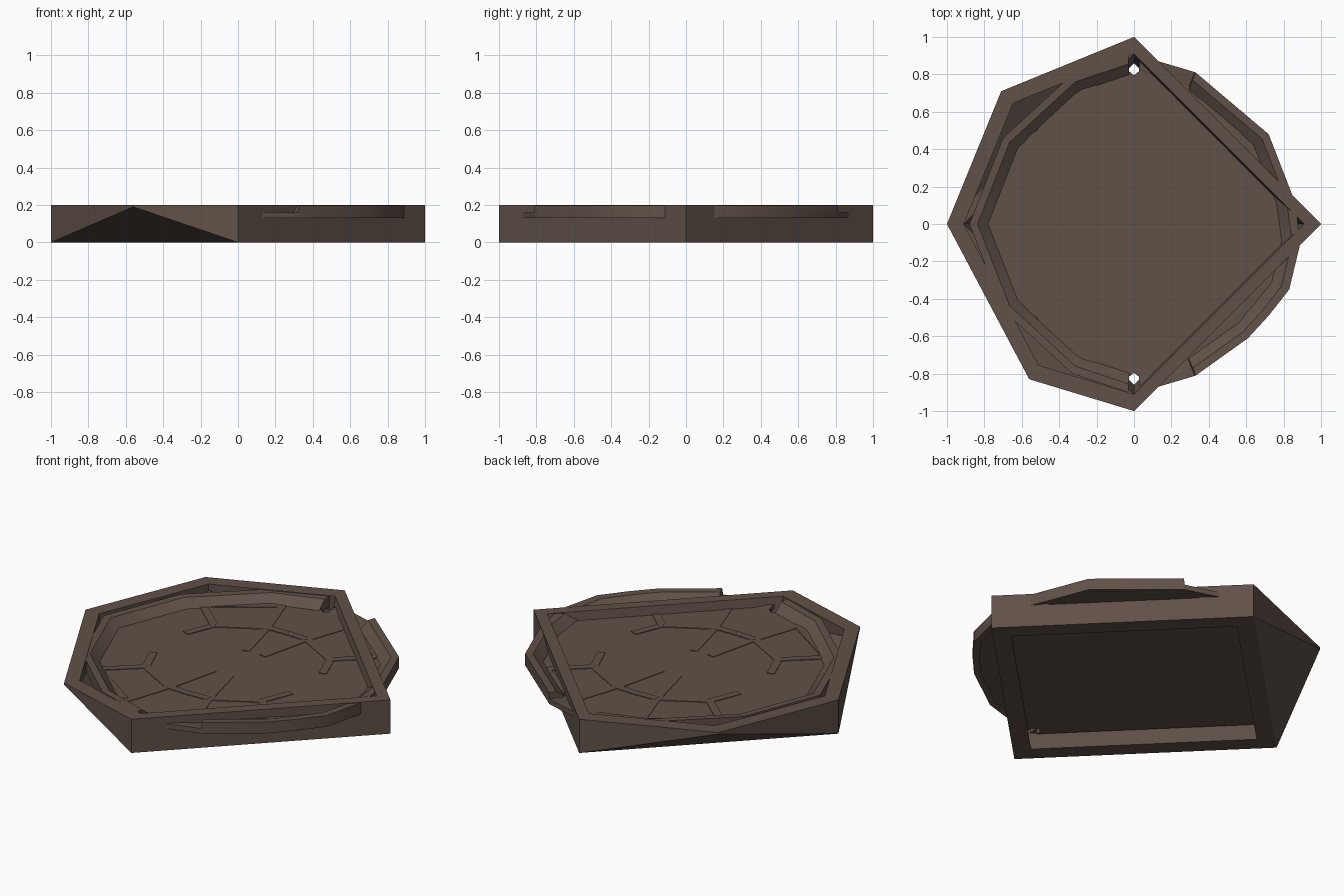
import bpy, bmesh, math
from mathutils import Vector

if "Cube" in bpy.data.objects:
    bpy.data.objects.remove(bpy.data.objects["Cube"])

mat = bpy.data.materials.new("dark brown")
mat.diffuse_color = (0.118, 0.083, 0.065, 1)
mat.use_nodes = True
mat.node_tree.nodes["Principled BSDF"].inputs["Base Color"].default_value = mat.diffuse_color


def finish(name, bm, smooth_deg=None):
    bmesh.ops.recalc_face_normals(bm, faces=bm.faces)
    me = bpy.data.meshes.new(name)
    bm.to_mesh(me)
    bm.free()
    ob = bpy.data.objects.new(name, me)
    bpy.context.collection.objects.link(ob)
    me.materials.append(mat)
    if smooth_deg:
        for o in bpy.context.selected_objects:
            o.select_set(False)
        ob.select_set(True)
        bpy.context.view_layer.objects.active = ob
        bpy.ops.object.shade_smooth_by_angle(angle=math.radians(smooth_deg))
    return ob


def loft(name, stations, smooth_deg=None):
    """Skin a row of four-cornered cross-sections."""
    bm = bmesh.new()
    rows = [[bm.verts.new(p) for p in s] for s in stations]
    for a, b in zip(rows, rows[1:]):
        for i in range(4):
            j = (i + 1) % 4
            bm.faces.new((a[i], a[j], b[j], b[i]))
    bm.faces.new(rows[0])
    bm.faces.new(rows[-1])
    return finish(name, bm, smooth_deg)


def prism(name, pts, z0, z1):
    bm = bmesh.new()
    f = bm.faces.new([bm.verts.new((x, y, z0)) for x, y in pts])
    up = bmesh.ops.extrude_face_region(bm, geom=[f])["geom"]
    bmesh.ops.translate(bm, vec=(0, 0, z1 - z0),
                        verts=[v for v in up if isinstance(v, bmesh.types.BMVert)])
    return finish(name, bm)


# square frame standing on its points: tall on the right, low on the left
def frame(name, corners, top):
    loft(name, [[(x, y, 0), (x, y, top), (x * .91, y * .91, top), (x * .86, y * .86, 0)]
                for x, y in corners])


frame("right_wall", [(0, 1), (1, 0), (0, -1)], .2)
frame("left_wall", [(0, 1), (-1, 0), (0, -1)], .12)

# outer rim with two overhanging corners on the left
rim = [(0, 1, 0), (-.71, .71, .19), (-1, 0, 0), (-.56, -.83, .19), (0, -1, 0)]
loft("outer_rim", [[(x, y, zb), (x, y, .2), (x * .91, y * .91, .2),
                    (x * .91, y * .91, max(zb - .03, .02))] for x, y, zb in rim], 30)

# sloping undersides below the overhanging corners
for label, tip, side in (("back", (-.71, .71, .19), 1), ("front", (-.56, -.83, .19), -1)):
    bm = bmesh.new()
    for p in ((-1, 0, 0), (0, side, 0), tip):
        bm.verts.new(p)
        bm.verts.new((p[0] * .98, p[1] * .98, p[2] + .005))
    bmesh.ops.convex_hull(bm, input=bm.verts)
    finish(label + "_underside", bm)

# inner ring in two halves, sloping down to the floor plate; the right half has low ends
right = [(.03, .9), (.325, .812), (.33, .81), (.72, .48), (.86, .12), (.89, -.1),
         (.83, -.35), (.72, -.49), (.61, -.61), (.33, -.81), (.325, -.812), (.03, -.9)]
left = [(-.03, -.9), (-.33, -.8), (-.7, -.46), (-.88, 0), (-.7, .46), (-.33, .8), (-.03, .9)]
for name, pts in (("right_inner_ring", right), ("left_inner_ring", left)):
    stations = []
    for x, y in pts:
        top = .16 if 0 < x < .328 else .197
        stations.append([(x, y, .13), (x, y, top), (x * .95, y * .95, top - .002),
                         (x * .88, y * .88, .145)])
    loft(name, stations, 35)

# floor plate, notched at front and back, on a slab that fills the frame
notch = [(.03, -.82), (0, -.795), (-.03, -.82)]
back_notch = [(-x, -y) for x, y in notch]
plate = ([(x * .96, y * .96) for x, y in right[2:-2]] + notch
         + [(x * .96, y * .96) for x, y in left[1:-1]] + back_notch)
prism("floor_plate", plate, .13, .15)
prism("floor_slab", [(.88, 0), (.03, -.85)] + notch + [(-.03, -.85), (-.88, 0), (-.03, .85)]
      + back_notch + [(.03, .85)], .1, .132)

# faintly raised web of strips on the plate, mirrored four ways
segments = [((.13, .46), (.225, .74)), ((.13, .46), (.055, .15)), ((.13, .46), (.38, .32)),
            ((.38, .32), (.45, .15)), ((.38, .32), (.56, .48)), ((0, .465), (.13, .46)),
            ((.24, .72), (.58, .49))]
for sx in (1, -1):
    for sy in (1, -1):
        for k, (a, b) in enumerate(segments):
            a, b = Vector((a[0] * sx, a[1] * sy)), Vector((b[0] * sx, b[1] * sy))
            d = (b - a).normalized()
            n = Vector((-d.y, d.x)) * .022
            prism("web_strip", [a + n, b + n, b - n, a - n], .145, .153 + k * .0002)
